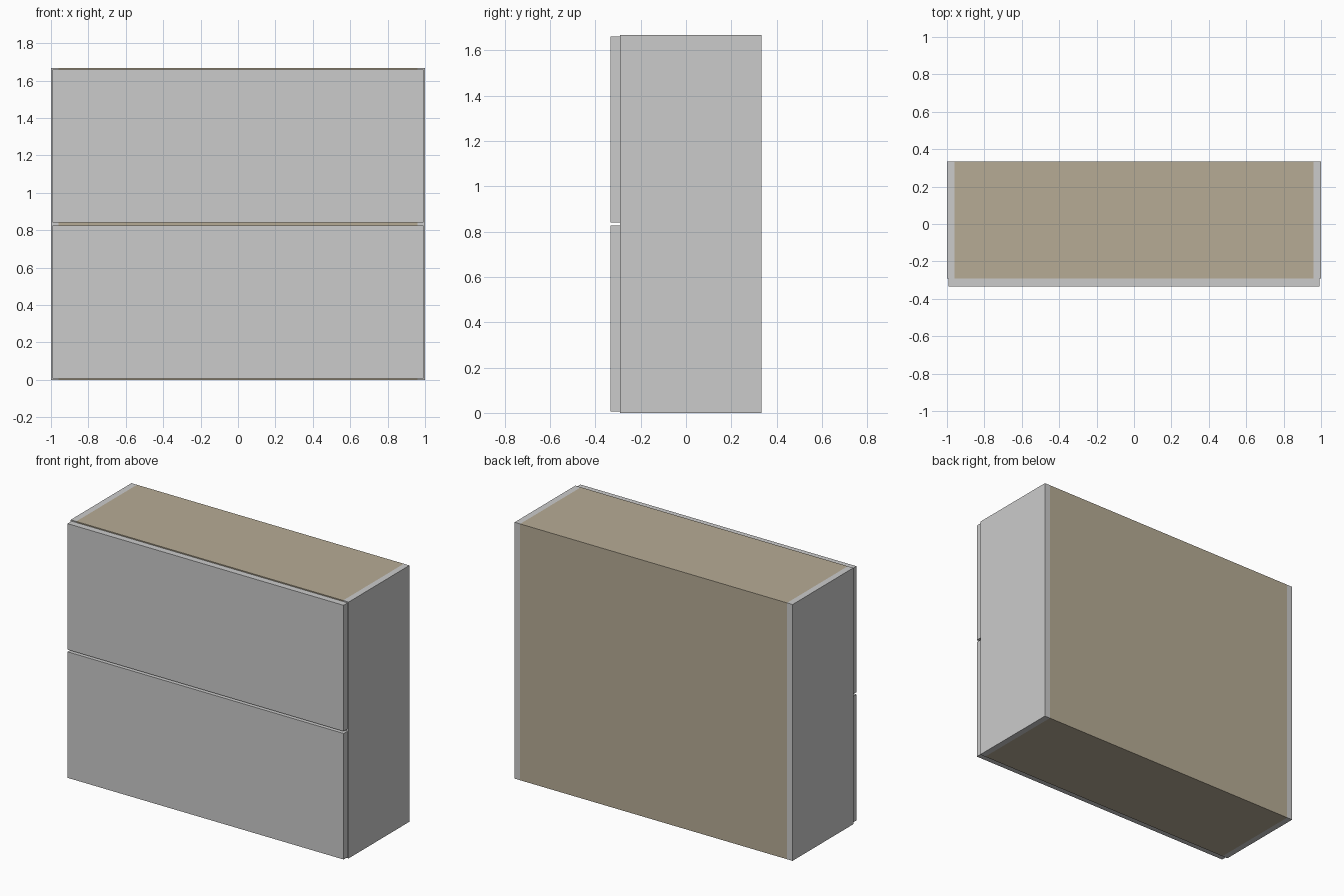
import bpy

if "Cube" in bpy.data.objects:
    bpy.data.objects.remove(bpy.data.objects["Cube"])

W, H = 2.0, 1.667            # overall width and height
Y_FRONT, Y_JOIN, Y_BACK = -0.333, -0.291, 0.333
T = 0.04                     # panel thickness
GAP = 0.007                  # reveal around the fronts

tan = bpy.data.materials.new("tan_board")
tan.diffuse_color = (0.47, 0.41, 0.30, 1)
tan.use_nodes = True
tan.node_tree.nodes["Principled BSDF"].inputs["Base Color"].default_value = tan.diffuse_color


def box(name, lo, hi, mat=None):
    bpy.ops.mesh.primitive_cube_add(
        size=1, location=[(a + b) / 2 for a, b in zip(lo, hi)])
    ob = bpy.context.object
    ob.name = name
    ob.scale = [b - a for a, b in zip(lo, hi)]
    bpy.ops.object.transform_apply(location=False, rotation=False, scale=True)
    if mat:
        ob.data.materials.append(mat)
    return ob


# Cabinet body between the side panels
box("cabinet_body", (-W / 2 + T, Y_JOIN, 0), (W / 2 - T, Y_BACK, H), tan)

# Side panels
box("left_side_panel", (-W / 2, Y_JOIN, 0), (-W / 2 + T, Y_BACK, H))
box("right_side_panel", (W / 2 - T, Y_JOIN, 0), (W / 2, Y_BACK, H))

# Two stacked fronts with a thin gap around each
for i, name in enumerate(("lower_front", "upper_front")):
    z0 = i * H / 2
    box(name, (-W / 2 + GAP, Y_FRONT, z0 + GAP),
        (W / 2 - GAP, Y_JOIN, z0 + H / 2 - GAP))
